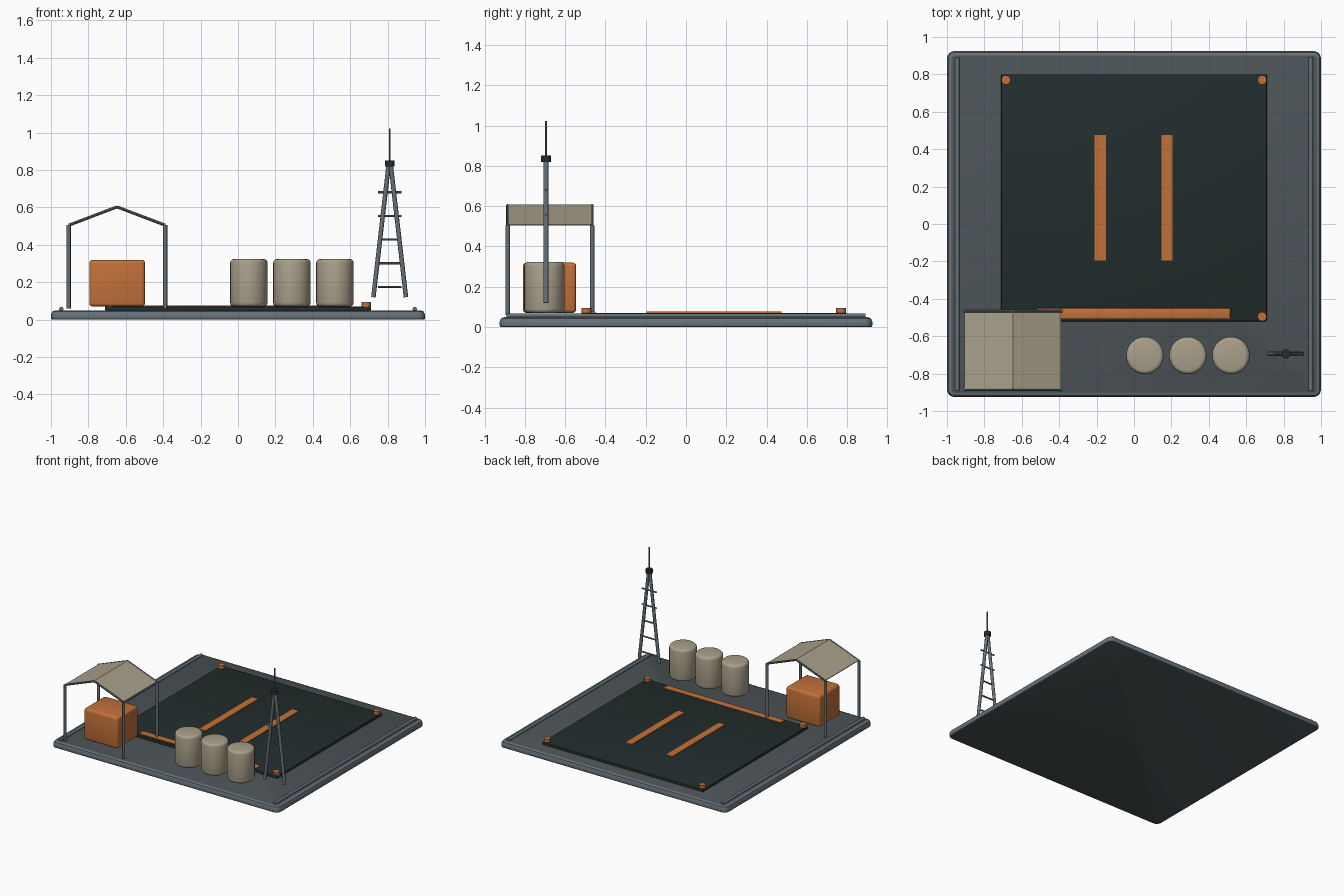
import bpy
import bmesh
from math import radians
from mathutils import Vector

default_cube = bpy.data.objects.get("Cube")
if default_cube:
    bpy.data.objects.remove(default_cube, do_unlink=True)


def material(name, hex_code):
    rgb = [int(hex_code[i:i + 2], 16) / 255 for i in (0, 2, 4)]
    linear = [c / 12.92 if c < 0.04 else ((c + 0.055) / 1.055) ** 2.4 for c in rgb]
    mat = bpy.data.materials.new(name)
    mat.use_nodes = True
    mat.diffuse_color = (*linear, 1)
    mat.node_tree.nodes["Principled BSDF"].inputs["Base Color"].default_value = (*linear, 1)
    return mat


deck_grey = material("deck grey", "4C5457")
steel = material("steel grey", "667179")
dark = material("dark pad", "222D2D")
orange = material("safety orange", "C27139")
tan = material("tan", "AAA08A")


def finish(bm, name, *mats, smooth=False):
    bmesh.ops.recalc_face_normals(bm, faces=bm.faces)
    mesh = bpy.data.meshes.new(name)
    bm.to_mesh(mesh)
    bm.free()
    for mat in mats:
        mesh.materials.append(mat)
    obj = bpy.data.objects.new(name, mesh)
    bpy.context.collection.objects.link(obj)
    if smooth:
        bpy.ops.object.select_all(action="DESELECT")
        obj.select_set(True)
        bpy.context.view_layer.objects.active = obj
        bpy.ops.object.shade_smooth_by_angle(angle=radians(35))
    return obj


def box_mesh(x, y, z):
    """Box from (min, max) pairs."""
    bm = bmesh.new()
    bmesh.ops.create_cube(bm, size=1)
    for v in bm.verts:
        v.co = [lo if c < 0 else hi for c, (lo, hi) in zip(v.co, (x, y, z))]
    return bm


def box(name, x, y, z, mat, bevel=0.0, segments=2):
    bm = box_mesh(x, y, z)
    if bevel:
        bmesh.ops.bevel(bm, geom=bm.edges[:], offset=bevel, segments=segments,
                        profile=0.5, affect="EDGES")
    return finish(bm, name, mat, smooth=bevel > 0)


def rod(name, start, end, radius, mat, sides=12, bevel=0.0):
    start, end = Vector(start), Vector(end)
    axis = end - start
    bm = bmesh.new()
    bmesh.ops.create_cone(bm, cap_ends=True, segments=sides, radius1=radius,
                          radius2=radius, depth=axis.length)
    if bevel:
        rims = [e for e in bm.edges if abs(e.verts[0].co.z - e.verts[1].co.z) < 1e-5]
        bmesh.ops.bevel(bm, geom=rims, offset=bevel, segments=3, profile=0.5, affect="EDGES")
    turn = axis.to_track_quat("Z", "Y").to_matrix()
    for v in bm.verts:
        v.co = turn @ v.co + (start + end) / 2
    return finish(bm, name, mat, smooth=True)


# Base slab: rounded corners, sloped steel rim, darker deck
bm = box_mesh((-1, 1), (-0.925, 0.925), (0, 0.05))
corners = [e for e in bm.edges if abs(e.verts[0].co.z - e.verts[1].co.z) > 0.01]
bmesh.ops.bevel(bm, geom=corners, offset=0.04, segments=4, profile=0.5, affect="EDGES")
for level, width in ((0.05, 0.024), (0, 0.008)):
    rim = [e for e in bm.edges if all(abs(v.co.z - level) < 1e-4 for v in e.verts)]
    bmesh.ops.bevel(bm, geom=rim, offset=width, segments=2, profile=0.5, affect="EDGES")
for f in bm.faces:
    f.material_index = 0 if abs(f.normal.z) > 0.99 else 1
finish(bm, "base_slab", deck_grey, steel, smooth=True)

# Side rails
for side, x in (("right", -0.945), ("left", 0.945)):
    rod(f"{side}_rail", (x, -0.89, 0.056), (x, 0.89, 0.056), 0.012, steel)

# Landing pad with its painted stripes and corner lights
box("landing_pad", (-0.71, 0.71), (-0.52, 0.8), (0.045, 0.07), dark, 0.006)
for side, x in (("right", -0.181), ("left", 0.177)):
    box(f"{side}_pad_stripe", (x - 0.03, x + 0.03), (-0.195, 0.475), (0.069, 0.077), orange)
box("front_pad_stripe", (-0.52, 0.515), (-0.505, -0.45), (0.069, 0.077), orange, 0.003)
for side, x in (("right", -0.685), ("left", 0.685)):
    for end, y in (("front", -0.495), ("back", 0.77)):
        rod(f"{end}_{side}_light", (x, y, 0.069), (x, y, 0.095), 0.025, orange, 12)

# Shelter: posts, gable beams and thin folded roof
eave_r, ridge, eave_l = (-0.905, 0.505), (-0.647, 0.603), (-0.389, 0.505)
front_y, back_y = -0.885, -0.466
for end, y in (("front", front_y), ("back", back_y)):
    for side, (x, z) in (("right", eave_r), ("left", eave_l)):
        rod(f"shelter_{end}_{side}_post", (x, y, 0.06), (x, y, z), 0.011, steel)
        rod(f"shelter_{end}_{side}_beam", (x, y, z), (ridge[0], y, ridge[1]), 0.008, steel, 8)
bm = bmesh.new()
rows = [[bm.verts.new((x, y, z + lift)) for x, z in (eave_r, ridge, eave_l)]
        for lift in (0, 0.005) for y in (front_y + 0.006, back_y + 0.006)]
for a, b in ((0, 1), (2, 3), (0, 2), (1, 3)):
    for i in range(2):
        bm.faces.new((rows[a][i], rows[a][i + 1], rows[b][i + 1], rows[b][i]))
for i in (0, 2):
    bm.faces.new([rows[k][i] for k in (0, 1, 3, 2)])
finish(bm, "shelter_roof", tan)

# Supply crate under the shelter
box("supply_crate", (-0.795, -0.497), (-0.81, -0.545), (0.07, 0.32), orange, 0.018, 3)

# Storage tanks
for i in range(3):
    x = 0.058 + i * 0.23
    rod(f"storage_tank_{i + 1}", (x, -0.703, 0.07), (x, -0.703, 0.324), 0.1, tan, 32, 0.02)

# Radio mast: two leaning legs, rungs, dark head and whip antenna
mx, my = 0.811, -0.695
for side, s in (("right", -1), ("left", 1)):
    rod(f"mast_{side}_leg", (mx + s * 0.087, my, 0.12), (mx + s * 0.006, my, 0.825), 0.012, steel)
for i in range(5):
    z = 0.175 + i * 0.1265
    rod(f"mast_rung_{i + 1}", (mx - 0.063, my, z), (mx + 0.063, my, z), 0.006, steel, 8)
rod("mast_head", (mx, my, 0.82), (mx, my, 0.852), 0.026, dark, 12)
rod("mast_antenna", (mx, my, 0.85), (mx, my, 1.023), 0.005, steel, 8)
